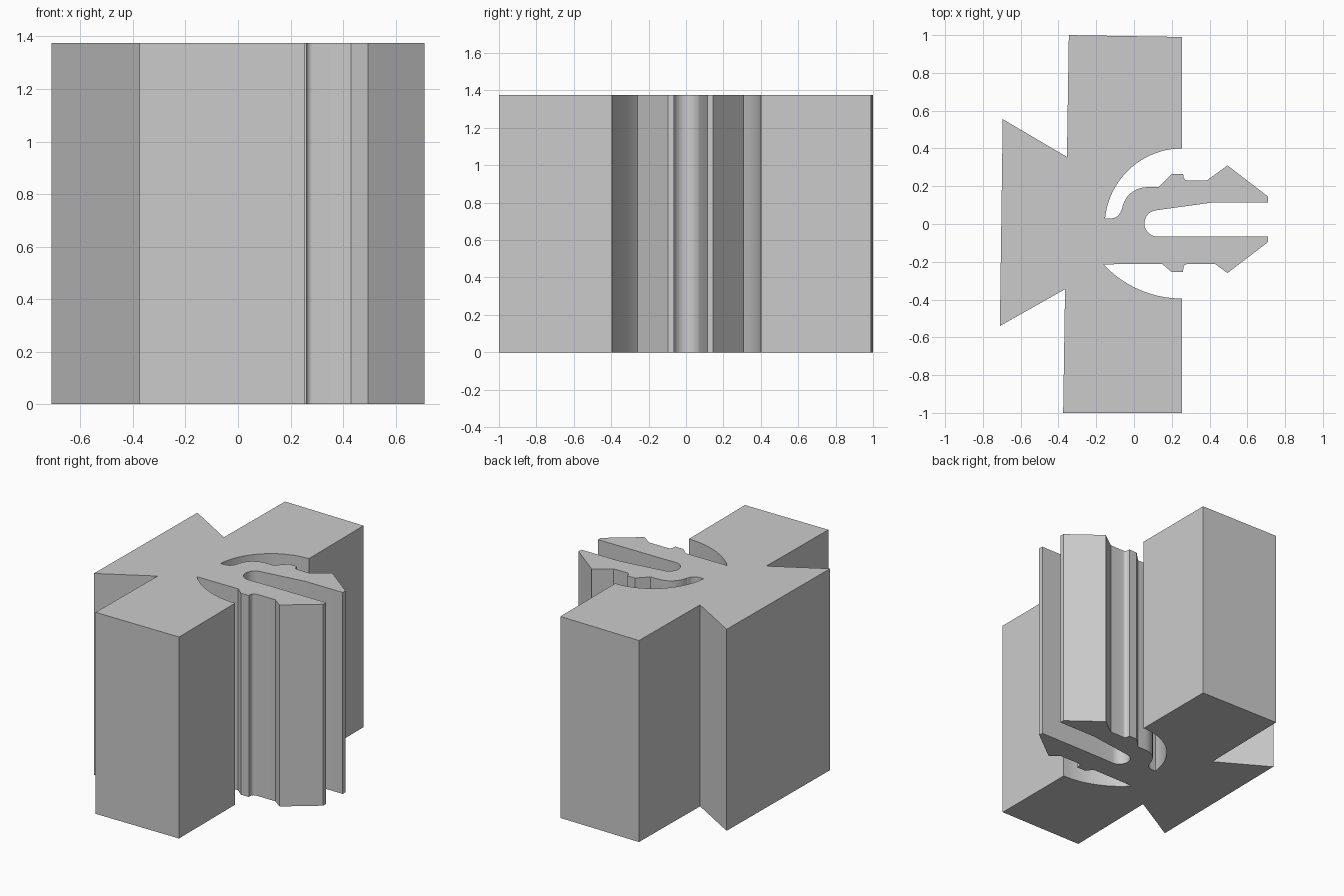
import bpy
import bmesh
from math import radians, cos, sin

default_cube = bpy.data.objects.get("Cube")
if default_cube:
    bpy.data.objects.remove(default_cube, do_unlink=True)

HEIGHT = 1.375


def arc(center_x, center_y, radius, start, end, steps):
    """Points along a circular arc, angles in degrees."""
    points = []
    for i in range(steps + 1):
        angle = radians(start + (end - start) * i / steps)
        points.append((center_x + radius * cos(angle), center_y + radius * sin(angle)))
    return points


def make_material(name, color):
    material = bpy.data.materials.new(name)
    material.use_nodes = True
    material.diffuse_color = color
    shader = next(n for n in material.node_tree.nodes if n.type == "BSDF_PRINCIPLED")
    shader.inputs["Base Color"].default_value = color
    return material


def extrude_profile(name, outline, height, material):
    """Closed outline in plan, extruded upward from the ground."""
    bm = bmesh.new()
    base = bm.faces.new([bm.verts.new((x, y, 0)) for x, y in outline])
    extruded = bmesh.ops.extrude_face_region(bm, geom=[base], use_keep_orig=True)
    top_verts = [g for g in extruded["geom"] if isinstance(g, bmesh.types.BMVert)]
    bmesh.ops.translate(bm, verts=top_verts, vec=(0, 0, height))
    bmesh.ops.recalc_face_normals(bm, faces=bm.faces[:])
    mesh = bpy.data.meshes.new(name)
    bm.to_mesh(mesh)
    bm.free()
    mesh.materials.append(material)
    part = bpy.data.objects.new(name, mesh)
    bpy.context.collection.objects.link(part)
    bpy.ops.object.select_all(action="DESELECT")
    part.select_set(True)
    bpy.context.view_layer.objects.active = part
    bpy.ops.object.shade_smooth_by_angle(angle=radians(25))
    return part


# Back wing, ending in the round pocket behind the clip
back_wing = [(-0.345, 1), (0.255, 0.99)]
back_pocket = arc(0.255, -0.01, 0.41, 90, 174.5, 20)

# Back clip arm: curved root, raised step, barbed tip
back_arm_root = arc(-0.12, 0.083, 0.053, 270, 350, 8) + arc(0.07, 0.06, 0.135, 172, 90, 10)
back_arm_step = [(0.13, 0.195), (0.2, 0.265), (0.26, 0.265)]
back_arm_fillet = arc(0.284, 0.252, 0.022, 180, 270, 6)
back_arm_barb = [(0.385, 0.23), (0.495, 0.31), (0.71, 0.145), (0.71, 0.115), (0.425, 0.115)]

# Rounded slot between the arms
slot_end = arc(0.125, 0.003, 0.07, 97.5, 270, 16) + [(0.255, -0.065)]

# Front clip arm
front_arm_barb = [(0.71, -0.065), (0.71, -0.095), (0.495, -0.26), (0.43, -0.212)]
front_arm_fillet = arc(0.284, -0.235, 0.023, 90, 180, 6)
front_arm_step = [(0.26, -0.255), (0.2, -0.255), (0.15, -0.212)]

# Front pocket and wing
front_pocket = arc(0.255, 0.174, 0.569, 222.9, 270, 14)
front_wing = [(0.255, -1), (-0.375, -1), (-0.365, -0.345)]

# Flared dovetail on the left
dovetail = [(-0.71, -0.54), (-0.695, 0.555), (-0.355, 0.355)]

outline = (
    back_wing + back_pocket
    + back_arm_root + back_arm_step + back_arm_fillet + back_arm_barb
    + slot_end
    + front_arm_barb + front_arm_fillet + front_arm_step
    + front_pocket + front_wing
    + dovetail
)

light_grey = make_material("light grey", (0.6, 0.6, 0.6, 1))
extrude_profile("clip_block", outline, HEIGHT, light_grey)
